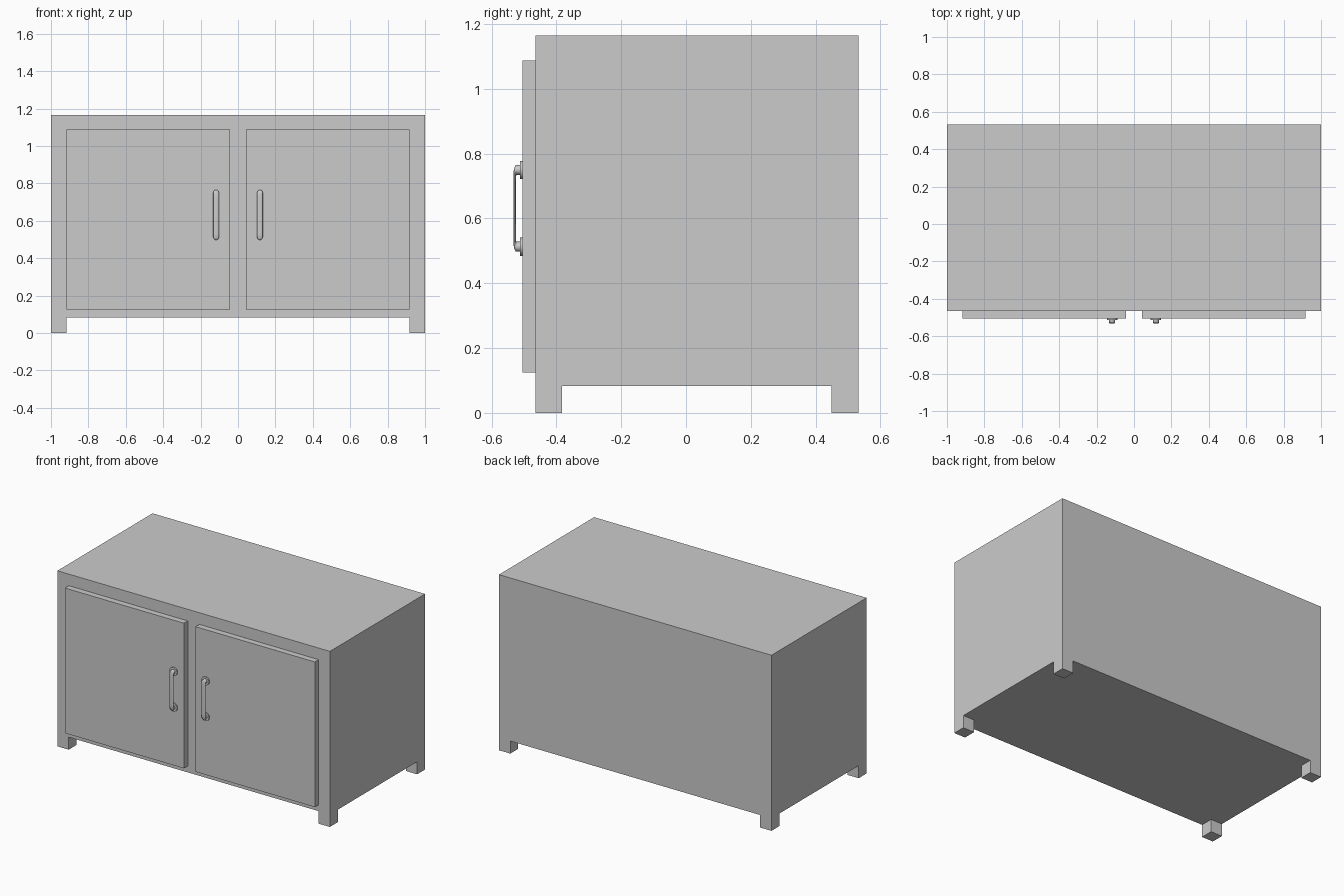
import bpy, math
from mathutils import Matrix

if "Cube" in bpy.data.objects:
    bpy.data.objects.remove(bpy.data.objects["Cube"])


def box(name, x0, x1, y0, y1, z0, z1):
    bpy.ops.mesh.primitive_cube_add(size=1)
    ob = bpy.context.object
    ob.name = name
    size = Matrix.Diagonal((x1 - x0, y1 - y0, z1 - z0, 1))
    centre = Matrix.Translation(((x0 + x1) / 2, (y0 + y1) / 2, (z0 + z1) / 2))
    ob.data.transform(centre @ size)
    return ob


FRONT, BACK, DOOR_FRONT = -0.465, 0.5325, -0.505
LEG = 0.083
HANDLE_X, Z_LOW, Z_HIGH = 0.117, 0.513, 0.75

# Cabinet carcass
box("cabinet_body", -1, 1, FRONT, BACK, LEG, 1.165)


def handle(name, x):
    # Flattened bar with rounded corners, swept along a short path
    r, depth, c, squash = 0.0155, 0.0845, 0.02, 0.28
    path = [(0, Z_HIGH)]
    for i in range(7):
        a = math.pi / 2 * i / 6
        path.append((-(depth - c) - c * math.sin(a), Z_HIGH - c + c * math.cos(a)))
    path += [(y, Z_LOW + Z_HIGH - z) for y, z in reversed(path)]
    curve = bpy.data.curves.new(name, 'CURVE')
    curve.dimensions = '3D'
    curve.bevel_depth = r
    curve.bevel_resolution = 4
    curve.use_fill_caps = True
    spline = curve.splines.new('POLY')
    spline.points.add(len(path) - 1)
    for p, (y, z) in zip(spline.points, path):
        p.co = (0, y, z, 1)
    spline.use_smooth = True
    ob = bpy.data.objects.new(name, curve)
    bpy.context.collection.objects.link(ob)
    ob.location = (x, DOOR_FRONT, 0)
    ob.scale = (1, squash, 1)


for side, s in (("left", -1), ("right", 1)):
    # Square feet flush with the corners
    xa, xb = sorted((s, s * (1 - LEG)))
    box(side + "_front_leg", xa, xb, FRONT, FRONT + LEG, 0, LEG)
    box(side + "_back_leg", xa, xb, BACK - LEG, BACK, 0, LEG)

    # Overlay door
    xa, xb = sorted((s * 0.043, s * 0.917))
    box(side + "_door", xa, xb, DOOR_FRONT, FRONT, 0.125, 1.088)

    # Handle and its round mounting plates
    handle(side + "_handle", s * HANDLE_X)
    for level, z in (("lower", Z_LOW), ("upper", Z_HIGH)):
        bpy.ops.mesh.primitive_cylinder_add(
            vertices=32, radius=0.028, depth=0.008,
            location=(s * HANDLE_X, DOOR_FRONT - 0.004, z),
            rotation=(math.pi / 2, 0, 0))
        bpy.context.object.name = f"{side}_{level}_handle_plate"
        bpy.ops.object.shade_smooth_by_angle()
